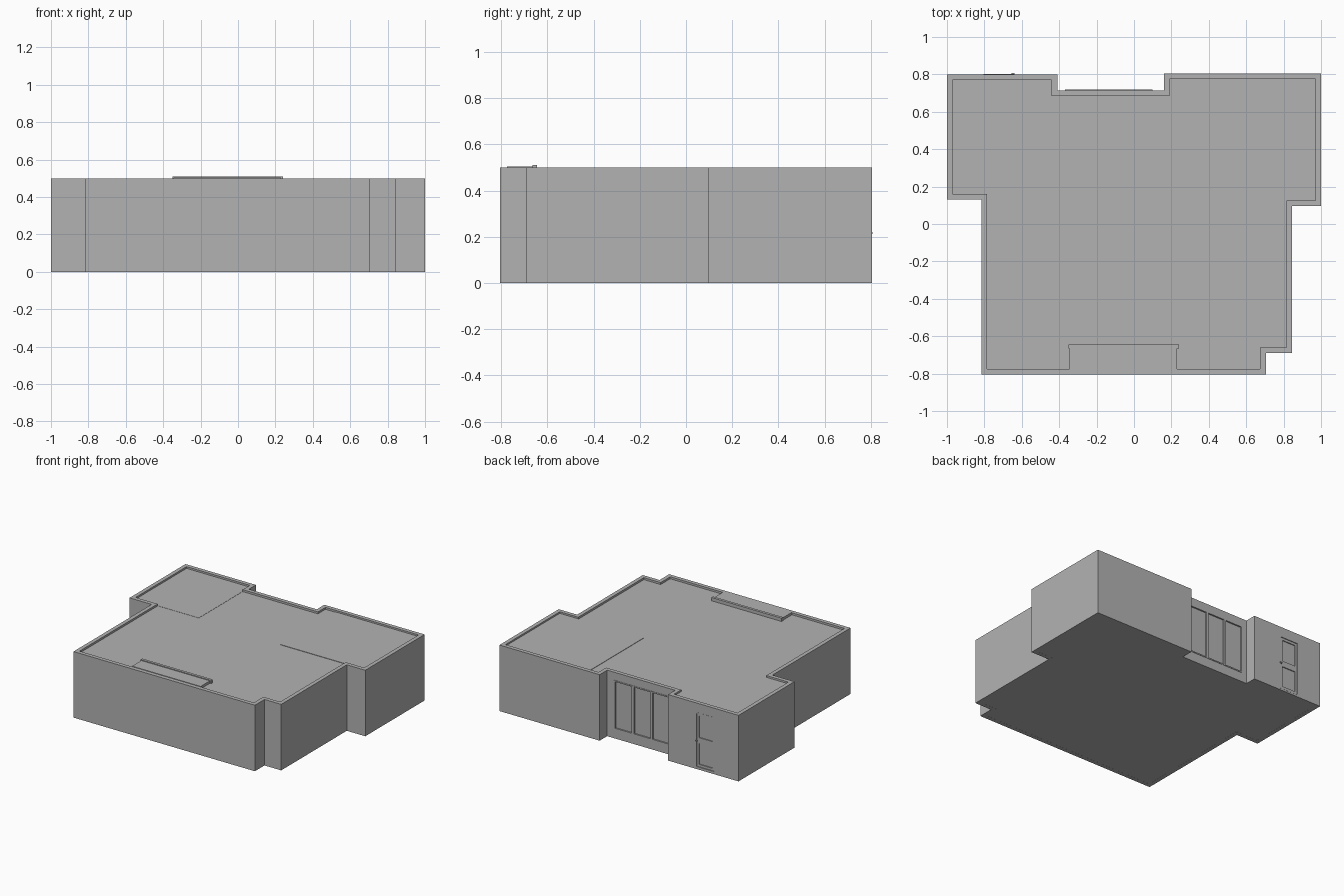
import bpy, bmesh
from mathutils import Vector

if "Cube" in bpy.data.objects:
    bpy.data.objects.remove(bpy.data.objects["Cube"])

# one flat grey for the whole house
grey = bpy.data.materials.new("plain grey")
grey.diffuse_color = (0.45, 0.45, 0.45, 1)
grey.use_nodes = True
grey.node_tree.nodes["Principled BSDF"].inputs["Base Color"].default_value = grey.diffuse_color


def finish(name, bm):
    bmesh.ops.recalc_face_normals(bm, faces=bm.faces)
    me = bpy.data.meshes.new(name)
    bm.to_mesh(me)
    bm.free()
    me.materials.append(grey)
    ob = bpy.data.objects.new(name, me)
    bpy.context.collection.objects.link(ob)
    return ob


def box(name, x0, x1, y0, y1, z0, z1):
    bm = bmesh.new()
    bmesh.ops.create_cube(bm, size=1)
    for v in bm.verts:
        v.co = ((x0 + x1) / 2 + v.co.x * (x1 - x0),
                (y0 + y1) / 2 + v.co.y * (y1 - y0),
                (z0 + z1) / 2 + v.co.z * (z1 - z0))
    return finish(name, bm)


def slab(name, pts, z0, z1):
    bm = bmesh.new()
    face = bm.faces.new([bm.verts.new((x, y, z0)) for x, y in pts])
    ext = bmesh.ops.extrude_face_region(bm, geom=[face], use_keep_orig=True)
    for v in ext["geom"]:
        if isinstance(v, bmesh.types.BMVert):
            v.co.z = z1
    return finish(name, bm)


def inward(pts, t):
    # offset a clockwise right-angled outline to its inside
    out = []
    n = len(pts)
    for i in range(n):
        a, b, c = (Vector(pts[(i + k) % n]) for k in (-1, 0, 1))
        d, e = (b - a).normalized(), (c - b).normalized()
        out.append(tuple(b + t * (Vector((d.y, -d.x)) + Vector((e.y, -e.x)))))
    return out


def ring(name, outer, inner, z0, z1):
    bm = bmesh.new()
    loops = [[bm.verts.new((x, y, z)) for x, y in pts]
             for pts, z in ((outer, z0), (outer, z1), (inner, z1), (inner, z0))]
    n = len(outer)
    for k in range(4):
        p, q = loops[k], loops[(k + 1) % 4]
        for i in range(n):
            j = (i + 1) % n
            bm.faces.new((p[i], p[j], q[j], q[i]))
    return finish(name, bm)


# outer walls with parapet, floor and roof
outline = [(-1, 0.80), (-0.41, 0.80), (-0.41, 0.715), (0.16, 0.715),
           (0.16, 0.805), (1, 0.805), (1, 0.095), (0.845, 0.095),
           (0.845, -0.69), (0.705, -0.69), (0.705, -0.805), (-0.815, -0.805),
           (-0.815, 0.13), (-1, 0.13)]
inner = inward(outline, 0.03)
walls = ring("walls", outline, inner, 0, 0.5)
slab("floor", inner, 0.0005, 0.015)
slab("roof", inner, 0.46, 0.485)

# slightly raised roof sheets over the two back rooms
box("right_room_roof", 0.27, 0.97, 0.125, 0.775, 0.47, 0.488)
box("left_room_roof", -0.97, -0.44, 0.16, 0.77, 0.47, 0.4865)

# raised roof panel near the front, with a lip on its back edge
box("roof_panel", -0.345, 0.23, -0.775, -0.665, 0.47, 0.504)
box("roof_panel_lip", -0.35, 0.24, -0.665, -0.645, 0.47, 0.51)


def cut(x0, x1, y, z0, z1):
    cutter = box("opening_cutter", x0, x1, y - 0.06, y + 0.03, z0, z1)
    cutter.hide_render = True
    mod = walls.modifiers.new("opening", "BOOLEAN")
    mod.operation = "DIFFERENCE"
    mod.solver = "EXACT"
    mod.object = cutter
    bpy.context.view_layer.objects.active = walls
    bpy.ops.object.modifier_apply(modifier=mod.name)
    bpy.data.objects.remove(cutter)


def frame(name, x0, x1, y0, y1, z0, z1, t):
    for part, a, b, c, d in (("left", x0, x0 + t, z0, z1), ("right", x1 - t, x1, z0, z1),
                             ("bottom", x0 + t, x1 - t, z0, z0 + t),
                             ("top", x0 + t, x1 - t, z1 - t, z1)):
        box(name + "_" + part, a, b, y0, y1, c, d)


# three-pane sliding window in the back recess
wx0, wx1, wz0, wz1, wy = -0.37, 0.10, 0.07, 0.44, 0.715
cut(wx0, wx1, wy, wz0, wz1)
w = (wx1 - wx0) / 3
for i in range(3):
    a = wx0 + i * w
    frame("window_frame_%d" % (i + 1), a, a + w, wy - 0.02, wy + 0.003, wz0, wz1, 0.009)
    box("window_pane_%d" % (i + 1), a + 0.009, a + w - 0.009,
        wy - 0.014, wy - 0.008, wz0 + 0.009, wz1 - 0.009)

# back door: frame, leaf, middle rail, handle
dx0, dx1, dz0, dz1, dy = -0.805, -0.64, 0.012, 0.43, 0.80
cut(dx0, dx1, dy, dz0, dz1)
frame("door_frame", dx0, dx1, dy - 0.025, dy + 0.001, dz0, dz1, 0.008)
frame("door_leaf_frame", dx0 + 0.008, dx1 - 0.008, dy - 0.02, dy - 0.005,
      dz0 + 0.008, dz1 - 0.008, 0.018)
box("door_panel", dx0 + 0.02, dx1 - 0.02, dy - 0.018, dy - 0.012, dz0 + 0.02, dz1 - 0.02)
box("door_rail", dx0 + 0.02, dx1 - 0.02, dy - 0.018, dy - 0.005, 0.195, 0.24)
box("door_handle", -0.655, -0.64, dy - 0.008, dy + 0.008, 0.212, 0.22)
